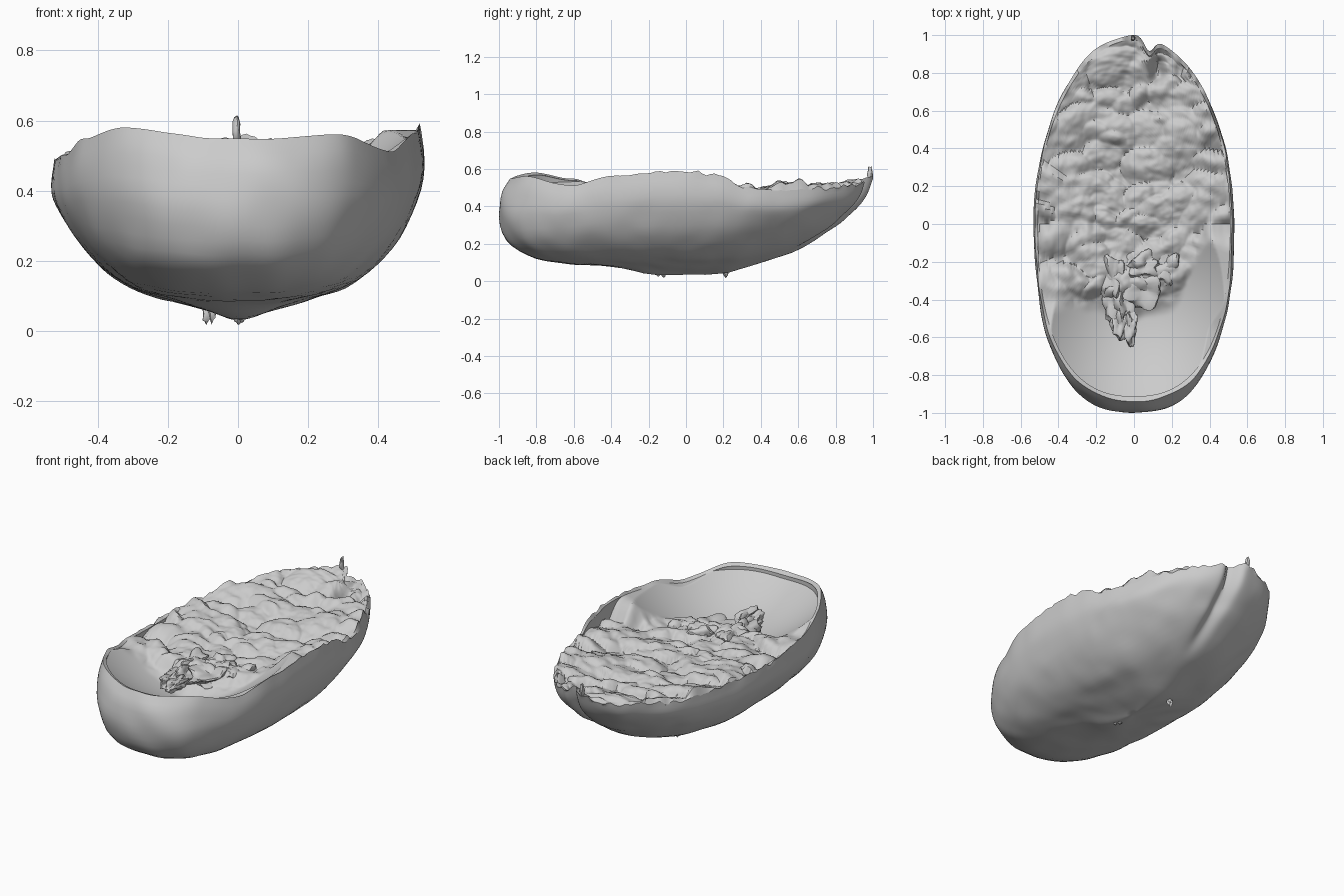
import bpy, bmesh, math, random
from mathutils import Vector, noise

if "Cube" in bpy.data.objects:
    bpy.data.objects.remove(bpy.data.objects["Cube"])

random.seed(4)
SEG = 280

# radial profiles (reach, height) from keel to rim for the three directions
FRONT = [(0, .035), (.2, .04), (.4, .078), (.6, .09), (.8, .12), (.95, .2), (1, .34), (.985, .47), (.935, .555)]
SIDE = [(0, .035), (.28, .075), (.45, .1), (.6, .13), (.75, .19), (.89, .28), (.98, .38), (1, .45), (.985, .53)]
BACK = [(0, .035), (.2, .04), (.4, .1), (.6, .17), (.8, .29), (.88, .36), (.94, .42), (.98, .48), (1, .54)]
# rim height by angle, counter-clockwise from +x
RIM = [(0, .59), (10, .56), (20, .50), (35, .485), (60, .51), (90, .55), (120, .51), (150, .48), (180, .485),
       (200, .50), (215, .55), (235, .58), (270, .548), (300, .56), (325, .51), (342, .565), (360, .59)]


def step(a, b, v):
    t = min(1, max(0, (v - a) / (b - a)))
    return t * t * (3 - 2 * t)


def lookup(table, v):
    for (a, p), (b, q) in zip(table, table[1:]):
        if v <= b:
            return p + (q - p) * step(a, b, v)
    return table[-1][1]


def profile(pts, s):
    """Smooth curve through the profile points."""
    k = min(7, int(s * 8))
    t = s * 8 - k
    a, b, c, d = (Vector(pts[max(0, min(8, k + o))]) for o in (-1, 0, 1, 2))
    return b + .5 * t * ((c - a) + t * ((2 * a - 5 * b + 4 * c - d) + t * (3 * (b - c) + d - a)))


def shell_point(deg, s, inset=0.0):
    """Point on the shell: deg around the rim, s from keel (0) to rim (1)."""
    a = math.radians(deg)
    c, n = math.cos(a), math.sin(a)
    end_pts = BACK if n > 0 else FRONT
    end, side = profile(end_pts, s), profile(SIDE, s)
    w = n * n
    r = end[0] * w + side[0] * (1 - w)
    z = end[1] * w + side[1] * (1 - w)
    lip_r, lip_z = (end_pts[8][i] * w + SIDE[8][i] * (1 - w) for i in (0, 1))
    z += (lookup(RIM, deg) - lip_z) * step(.55, 1, s)
    if inset:  # inner wall never bulges past the lip
        r = max(0, min(r - inset, lip_r - .018))
    p = .82 if n < 0 else 1
    x = math.copysign(abs(c) ** p, c) * .53 * r
    y = math.copysign(abs(n) ** p, n) * r
    # crease running down the back tip
    y -= .07 * math.exp(-((x - .08) / .035) ** 2) * step(.5, .95, y)
    return Vector((x, y, z))


# overlapping tilted flakes of pulp
TILES = []
for i in range(140):
    rx = random.uniform(.07, .17)
    TILES.append((random.uniform(-.5, .5), random.uniform(-.36, .98), rx, rx * random.uniform(.5, .8),
                  random.uniform(-.7, .7), random.uniform(.03, .06)))


def flakes(x, y):
    best = 0
    for tx, ty, rx, ry, rot, amp in TILES:
        dx, dy = x - tx, y - ty
        if abs(dx) > .17 or abs(dy) > .17:
            continue
        c, n = math.cos(rot), math.sin(rot)
        u, v = (dx * c + dy * n) / rx, (dy * c - dx * n) / ry
        d = u * u + v * v
        if d < 1:
            best = max(best, amp * (1 - d) ** .6 * (1 + .6 * v))
    return best


def filling(x, y, rim):
    """Height of the pulp, dropping to a smooth hollow at the front."""
    floor = min(.345 + .19 * ((x / .46) ** 2 + ((y + .42) / .53) ** 2), rim - .012)
    edge = -.38 - .06 * math.exp(-(x / .12) ** 2) + .36 * step(.2, .42, x)
    edge += .04 * noise.noise(Vector((x * 9, 0, 3)))
    m = step(edge - .09, edge + .05, y)
    if m == 0:
        return floor
    pulp = .415 + .075 * max(0, y) + .03 * (x / .5) ** 2 + flakes(x, y)
    pulp += .012 * noise.noise(Vector((x * 13, y * 19, 0))) + .005 * noise.noise(Vector((x * 30, y * 40, 5)))
    pulp -= .13 * math.exp(-((x - .125) / .035) ** 2 - ((y - .83) / .08) ** 2)
    return floor * (1 - m) + pulp * m


def rings_object(name, rings, tip, flip):
    bm = bmesh.new()
    rows = [[bm.verts.new(p) for p in ring] for ring in rings]
    centre = bm.verts.new(tip)
    n = len(rows[0])
    for j in range(n):
        k = (j + 1) % n
        bm.faces.new((centre, rows[0][j], rows[0][k]))
        for a, b in zip(rows, rows[1:]):
            bm.faces.new((a[j], b[j], b[k], a[k]))
    if flip:
        bmesh.ops.reverse_faces(bm, faces=bm.faces[:])
    return finish(name, bm, 45)


def finish(name, bm, angle):
    me = bpy.data.meshes.new(name)
    bm.to_mesh(me)
    bm.free()
    ob = bpy.data.objects.new(name, me)
    bpy.context.collection.objects.link(ob)
    bpy.context.view_layer.objects.active = ob
    ob.select_set(True)
    bpy.ops.object.shade_smooth_by_angle(angle=math.radians(angle))
    ob.select_set(False)
    return ob


DEGS = [360 * j / SEG for j in range(SEG)]

# outer shell, slightly uneven, with a ragged rim beside the pulp
outer = []
for i in range(1, 29):
    ring = []
    for d in DEGS:
        p = shell_point(d, i / 28)
        f = noise.noise(p * 6) * .012
        p += Vector((p.x * f, p.y * f, noise.noise(p * 9) * .006))
        if i == 28:
            p.z += .025 * noise.noise(p * 22) * step(-.4, .1, p.y)
        ring.append(p)
    outer.append(ring)
rings_object("outer_shell", outer, (0, 0, .035), True)

# inner wall, hollow and pulp in one surface
inner = []
for i in range(1, 131):
    s = i / 130
    ring = []
    for j, d in enumerate(DEGS):
        if i == 130:
            ring.append(outer[-1][j])
            continue
        p = shell_point(d, s, .002 + .023 * step(0, .3, s))
        rim = lookup(RIM, d)
        p.z = max(min(p.z + .02 * (1 - s), rim - .012), filling(p.x, p.y, rim))
        ring.append(p)
    inner.append(ring)
rings_object("pulp_and_hollow", inner, (0, 0, filling(0, 0, .6)), False)


def lump(name, loc, size, rough, sub=4):
    bm = bmesh.new()
    bmesh.ops.create_icosphere(bm, subdivisions=sub, radius=1)
    for v in bm.verts:
        n = v.co.copy()
        k = 1 + rough * noise.noise(n * 1.6 + Vector(loc) * 9) + rough * .3 * noise.noise(n * 3.5)
        v.co = Vector([loc[i] + n[i] * size[i] * k for i in range(3)])
    return finish(name, bm, 35)


# torn core hanging into the hollow
for i, (loc, size) in enumerate([((-.1, -.27, .425), (.07, .13, .055)), ((.04, -.22, .43), (.1, .08, .06)),
                                 ((.18, -.23, .42), (.08, .1, .055)), ((-.08, -.43, .415), (.07, .12, .05)),
                                 ((.04, -.33, .42), (.11, .11, .055)), ((-.08, -.53, .43), (.04, .08, .035)),
                                 ((-.02, -.55, .44), (.035, .09, .03))]):
    lump("torn_core_%d" % (i + 1), loc, size, .6)

# stalk stub at the back tip and fibres under the keel
lump("stalk_stub", (-.005, .985, .572), (.012, .016, .04), .5, 2)
for i, loc in enumerate([(-.09, .21, .05), (-.075, .215, .055), (0, -.12, .035), (.01, -.15, .04)]):
    lump("keel_fibre_%d" % (i + 1), loc, (.012, .012, .028 if i < 2 else .014), .5, 2)
